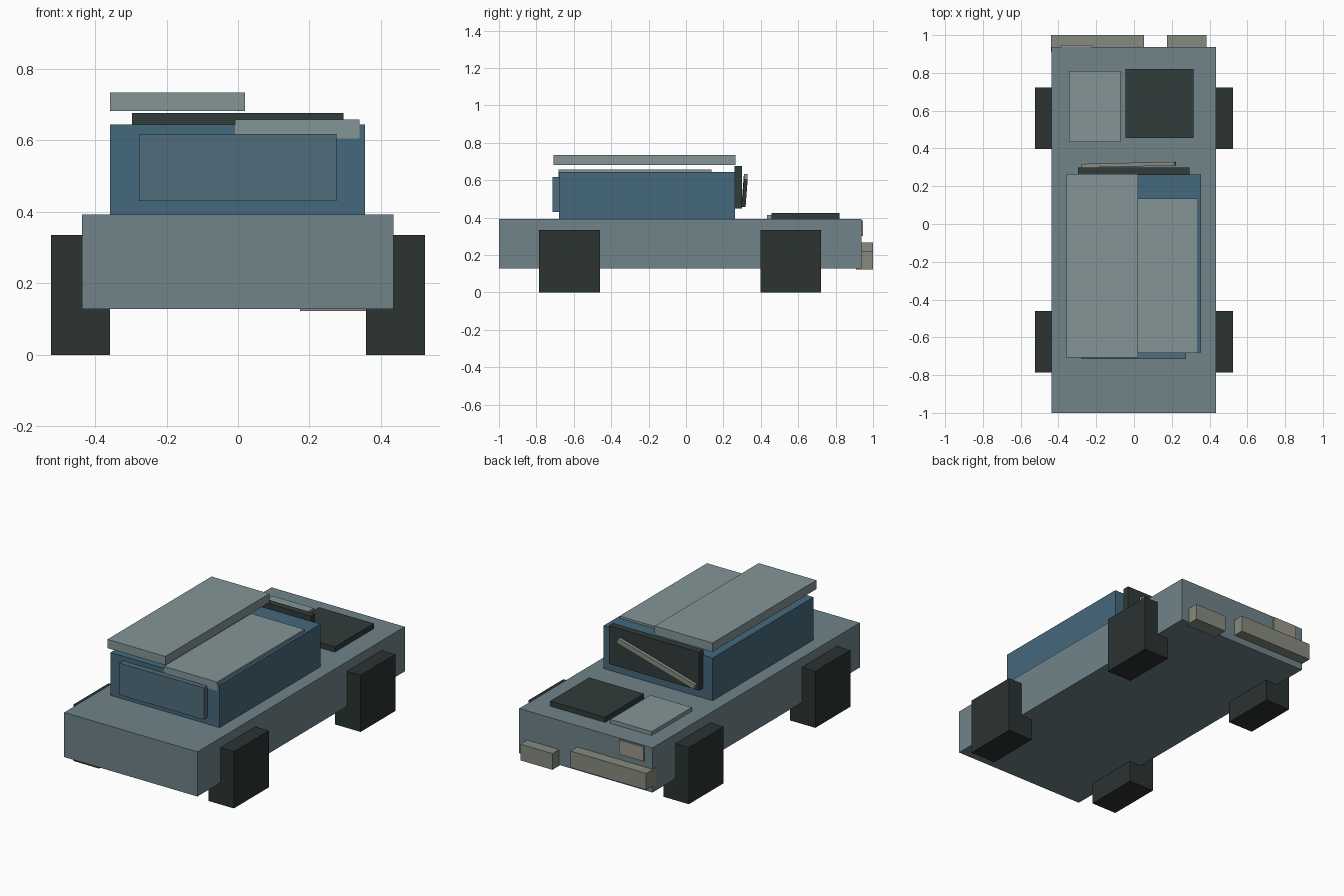
import bpy
from math import radians
from mathutils import Euler

if "Cube" in bpy.data.objects:
    bpy.data.objects.remove(bpy.data.objects["Cube"])


def material(name, rgb):
    m = bpy.data.materials.new(name)
    m.diffuse_color = (*rgb, 1)
    m.use_nodes = True
    m.node_tree.nodes["Principled BSDF"].inputs["Base Color"].default_value = m.diffuse_color
    return m


PAINT = material("body_paint", (0.16, 0.23, 0.25))
BLUE = material("cabin_blue", (0.06, 0.14, 0.20))
GLASS = material("rear_glass", (0.08, 0.15, 0.20))
PANEL = material("pale_panel", (0.23, 0.30, 0.31))
DARK = material("dark_panel", (0.03, 0.045, 0.043))
RUBBER = material("rubber", (0.024, 0.033, 0.031))
TRIM = material("trim", (0.24, 0.26, 0.21))
LAMP = material("lamp", (0.33, 0.31, 0.26))


def box(name, x, y, z, mat, rot=(0, 0, 0)):
    """Box from (min, max) ranges, rotated about its centre."""
    bpy.ops.mesh.primitive_cube_add(size=1)
    o = bpy.context.object
    o.name = name
    o.location = [(r[0] + r[1]) / 2 for r in (x, y, z)]
    o.scale = [r[1] - r[0] for r in (x, y, z)]
    o.rotation_euler = Euler([radians(a) for a in rot])
    o.data.materials.append(mat)
    return o


# Main masses
box("body", (-0.437, 0.435), (-1.0, 0.937), (0.128, 0.392), PAINT)
box("cabin", (-0.358, 0.356), (-0.68, 0.263), (0.385, 0.645), BLUE)

# Wheels
for side, s in (("left", -1), ("right", 1)):
    for end, y in (("front", (-0.787, -0.46)), ("rear", (0.397, 0.722))):
        box(f"{end}_{side}_wheel", sorted((s * 0.358, s * 0.524)), y,
            (0, 0.335), RUBBER)

# Windows and wiper
box("plain_window", (-0.277, 0.276), (-0.714, -0.675), (0.43, 0.618), GLASS)
box("dark_window", (-0.296, 0.295), (0.26, 0.3), (0.45, 0.676), DARK)
box("wiper", (-0.288, 0.23), (0.304, 0.324), (0.53, 0.56), TRIM, (0, -16.5, 1.3))

# Roof panels
box("raised_roof_panel", (-0.358, 0.02), (-0.708, 0.264), (0.682, 0.734), PANEL)
box("low_roof_panel", (-0.008, 0.34), (-0.682, 0.136), (0.605, 0.658), PANEL)

# Deck panels
box("dark_deck_panel", (-0.045, 0.314), (0.456, 0.82), (0.393, 0.424), DARK)
box("pale_deck_panel", (-0.343, -0.072), (0.434, 0.811), (0.386, 0.415), PANEL)

# Bumper pieces and lamp
box("long_bumper", (-0.44, 0.054), (0.91, 1.0), (0.168, 0.266), TRIM)
box("short_bumper", (0.174, 0.384), (0.91, 1.0), (0.123, 0.219), TRIM)
box("lamp", (-0.386, -0.226), (0.915, 0.947), (0.302, 0.386), LAMP)
